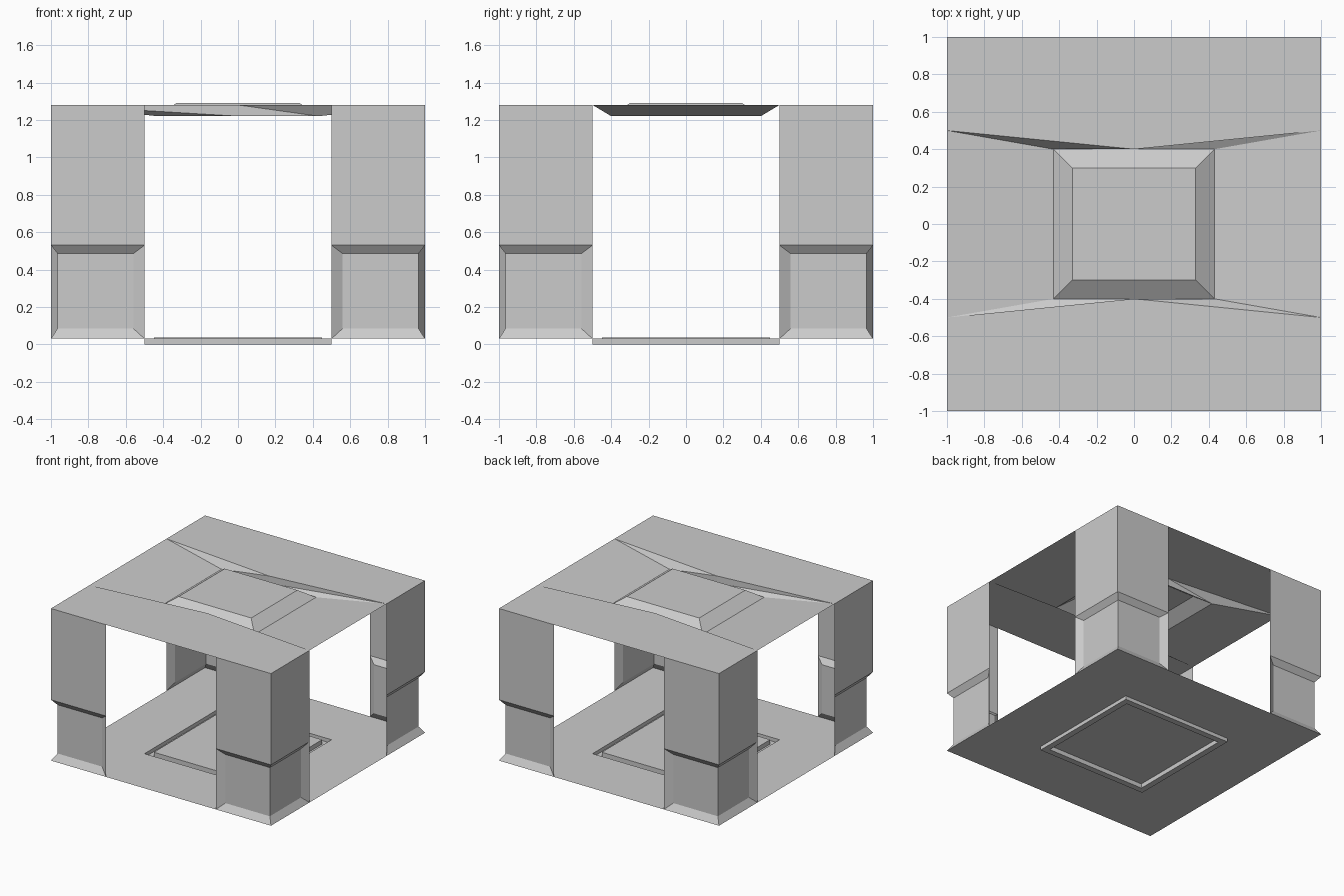
import bpy, bmesh
from mathutils import Vector

if "Cube" in bpy.data.objects:
    bpy.data.objects.remove(bpy.data.objects["Cube"])

TOP, BASE, MID = 1.28, 0.03, 0.53   # roof, floor and recess heights
DIP = 1.22                          # low edge of the roof hollow


def make_object(name, faces):
    """Build one welded sheet object from a list of polygons."""
    bm = bmesh.new()
    for f in faces:
        bm.faces.new([bm.verts.new(Vector(p)) for p in f])
    bmesh.ops.remove_doubles(bm, verts=bm.verts, dist=0.0005)
    bmesh.ops.recalc_face_normals(bm, faces=bm.faces)
    mesh = bpy.data.meshes.new(name)
    bm.to_mesh(mesh)
    bm.free()
    obj = bpy.data.objects.new(name, mesh)
    bpy.context.collection.objects.link(obj)
    return obj


def rect(hx, hy, z):
    return [(-hx, -hy, z), (hx, -hy, z), (hx, hy, z), (-hx, hy, z)]


def bridge(a, b):
    """Quads joining two four-cornered loops."""
    return [[a[i], a[(i + 1) % 4], b[(i + 1) % 4], b[i]] for i in range(4)]


def loft(loops):
    return [q for a, b in zip(loops, loops[1:]) for q in bridge(a, b)]


# Corner posts: two outer wall sheets, lower part pressed inward
def wall():
    d = 0.965
    outer = [(0.5, 1, BASE), (1, 1, BASE), (1, 1, MID), (0.5, 1, MID)]
    inner = [(0.56, d, 0.085), (d, d, 0.085), (d, d, 0.485), (0.56, d, 0.485)]
    slopes = bridge(outer, inner)
    slopes.pop(1)                    # the corner edge is shared, no slope there
    upper = [(0.5, 1, MID), (1, 1, MID), (1, 1, TOP), (0.5, 1, TOP)]
    return slopes + [inner, upper]


for side_x, nx in ((-1, "left"), (1, "right")):
    for side_y, ny in ((-1, "front"), (1, "back")):
        sheets = wall()
        sheets += [[(y, x, z) for x, y, z in f] for f in sheets]
        make_object(f"{ny}_{nx}_post",
                    [[(x * side_x, y * side_y, z) for x, y, z in f] for f in sheets])

# Floor with a square groove around a raised centre panel
floor_loops = [rect(1, 1, BASE), rect(0.5, 0.5, BASE), rect(0.5, 0.5, 0),
               rect(0.45, 0.45, 0), rect(0.45, 0.45, 0.036)]
make_object("floor", loft(floor_loops) + [floor_loops[-1]])

# Roof sheet: front half and its turned copy around the hollow
half = [
    [(-1, -1, TOP), (1, -1, TOP), (1, -.5, TOP), (0, -.4, TOP)],
    [(-1, -1, TOP), (0, -.4, TOP), (-1, -.5, TOP)],
    [(-1, -.5, TOP), (0, -.4, TOP), (0, -.4, DIP)],
    [(-1, -.5, TOP), (0, -.4, DIP), (-.43, -.4, DIP)],
    [(0, -.4, TOP), (.43, -.4, DIP), (0, -.4, DIP)],
    [(0, -.4, TOP), (1, -.5, TOP), (.43, -.4, DIP)],
    [(1, -.5, TOP), (1, .5, TOP), (.43, .4, DIP), (.43, -.4, DIP)],
]
roof = half + [[(-x, -y, z) for x, y, z in f] for f in half]
make_object("roof", roof)

# Raised skylight panel in the hollow
panel_loops = [rect(.43, .4, DIP), rect(.33, .3, 1.29)]
make_object("roof_panel", loft(panel_loops) + [panel_loops[-1]])
